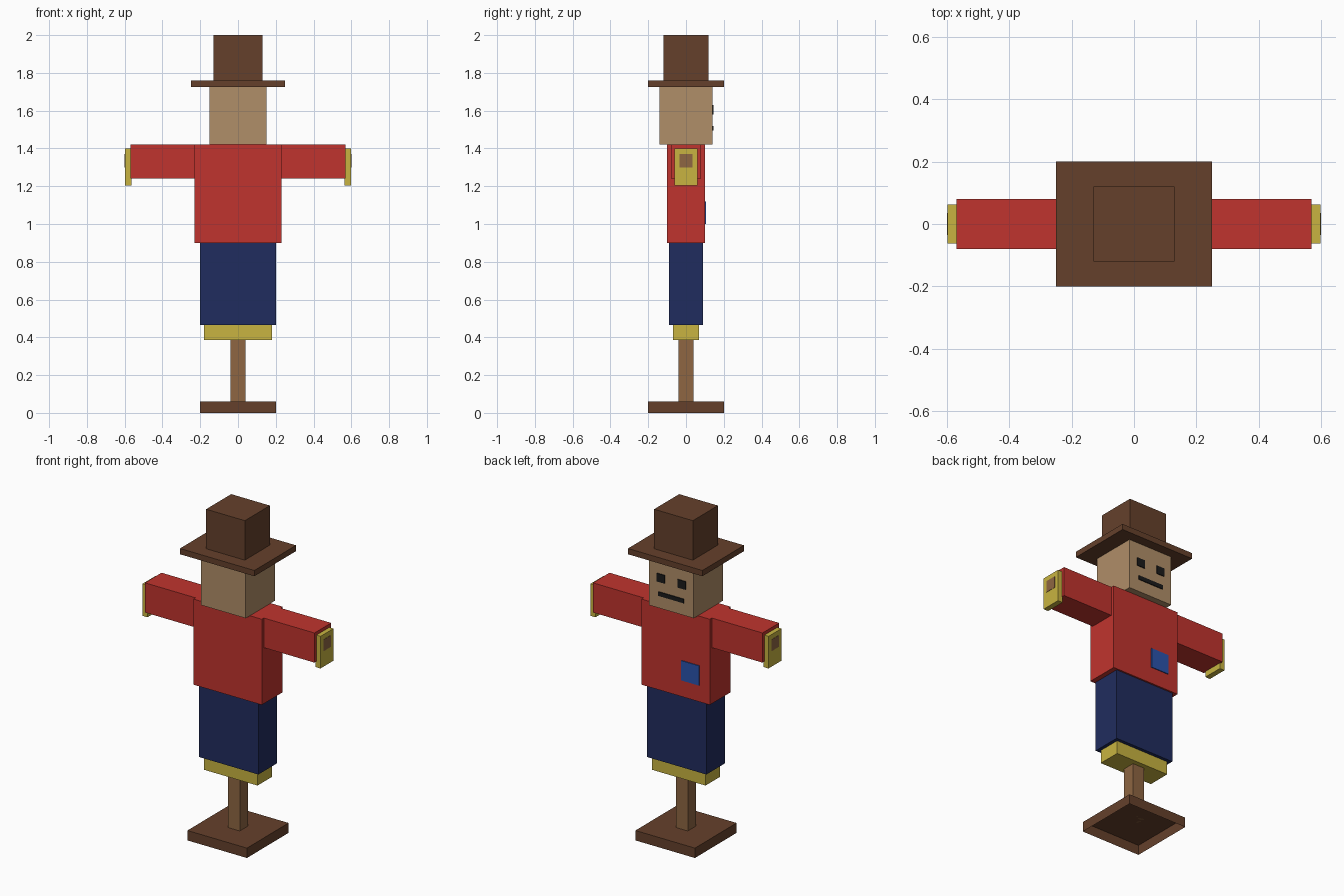
import bpy
import bmesh

cube = bpy.data.objects.get("Cube")
if cube:
    bpy.data.objects.remove(cube, do_unlink=True)


def material(name, rgb):
    """Make a flat material from 0-255 display values."""
    lin = [((c / 255 + 0.055) / 1.055) ** 2.4 for c in rgb]
    mat = bpy.data.materials.new(name)
    mat.use_nodes = True
    mat.diffuse_color = (*lin, 1)
    bsdf = mat.node_tree.nodes["Principled BSDF"]
    bsdf.inputs["Base Color"].default_value = (*lin, 1)
    bsdf.inputs["Roughness"].default_value = 0.9
    return mat


dark_wood = material("dark brown", (101, 64, 43))
wood = material("light brown", (142, 102, 66))
straw = material("straw yellow", (200, 180, 65))
navy = material("navy blue", (32, 44, 94))
red = material("red", (192, 52, 46))
sack = material("sackcloth tan", (176, 142, 104))
blue = material("patch blue", (42, 84, 172))
black = material("black", (26, 26, 26))


def box(name, mat, x, y, z, open_bottom=False):
    """Add a box spanning the given (low, high) ranges."""
    bm = bmesh.new()
    bmesh.ops.create_cube(bm, size=1)
    for v in bm.verts:
        v.co = [r[0] + (c + 0.5) * (r[1] - r[0]) for c, r in zip(v.co, (x, y, z))]
    if open_bottom:
        bm.normal_update()
        under = [f for f in bm.faces if f.normal.z < -0.9]
        bmesh.ops.delete(bm, geom=under, context='FACES_ONLY')
    mesh = bpy.data.meshes.new(name)
    bm.to_mesh(mesh)
    bm.free()
    mesh.materials.append(mat)
    obj = bpy.data.objects.new(name, mesh)
    bpy.context.collection.objects.link(obj)
    return obj


def block(name, mat, half_x, half_y, z, **options):
    """Add a box centred on the upright axis."""
    return box(name, mat, (-half_x, half_x), (-half_y, half_y), z, **options)


# Stand: a hollow base, open underneath, and a post
block("base", dark_wood, 0.2, 0.2, (0, 0.06), open_bottom=True)
block("post", wood, 0.04, 0.04, (0.06, 0.385))

# Body
block("straw_hem", straw, 0.18, 0.07, (0.385, 0.465))
block("trousers", navy, 0.2, 0.09, (0.465, 0.9))
block("shirt", red, 0.23, 0.1, (0.9, 1.42))
box("patch", blue, (-0.16, -0.04), (0.1, 0.105), (1.0, 1.12))

# Arms on a crossbar whose ends show through the straw hands
block("crossbar", wood, 0.6, 0.035, (1.3, 1.37))
for side, s in (("left", 1), ("right", -1)):
    def span(a, b):
        return tuple(sorted((s * a, s * b)))

    box(side + "_sleeve", red, span(0.23, 0.57), (-0.08, 0.08), (1.24, 1.42))
    box(side + "_hand", straw, span(0.565, 0.598), (-0.062, 0.062), (1.205, 1.4))
    box(side + "_eye", black, span(0.043, 0.097), (0.14, 0.145), (1.58, 1.63))

# Head and mouth
block("head", sack, 0.15, 0.14, (1.42, 1.725))
box("mouth", black, (-0.085, 0.085), (0.14, 0.145), (1.495, 1.52))

# Hat
block("hat_brim", dark_wood, 0.25, 0.2, (1.725, 1.76))
block("hat_crown", dark_wood, 0.13, 0.12, (1.76, 2.0))
